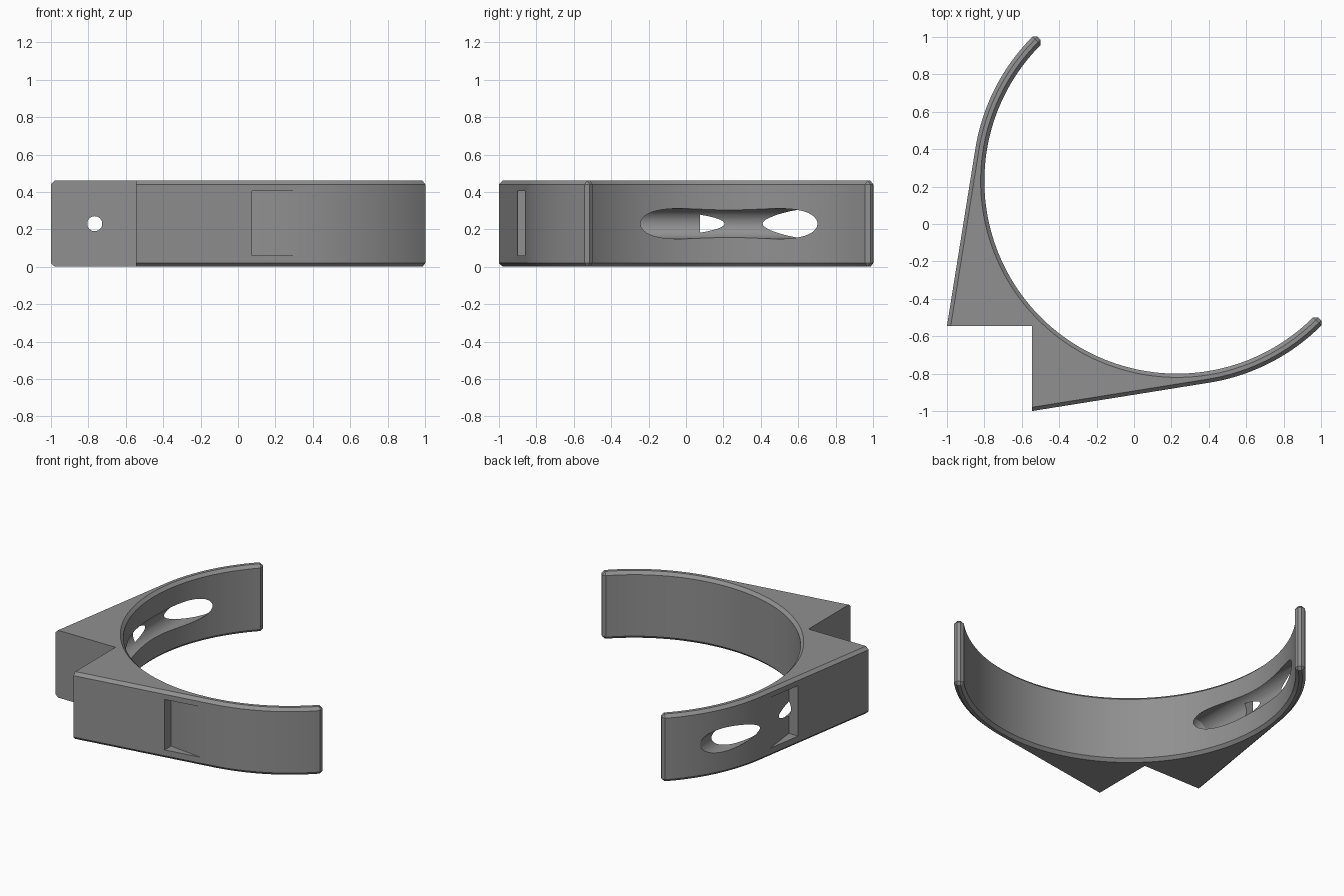
import bpy, bmesh, math
from mathutils import Vector, Matrix

if "Cube" in bpy.data.objects:
    bpy.data.objects.remove(bpy.data.objects["Cube"])

H = 0.46               # band height
C = 0.23               # circle centre on both axes
R_IN, R_OUT = 1.03, 1.092
NOTCH = -0.545
CHAMFER = 0.02
END = 134.0            # angle of the rear arm tip, the other is mirrored over x = y

grey = bpy.data.materials.new("mid_grey")
grey.diffuse_color = (0.28, 0.28, 0.28, 1)
grey.use_nodes = True
grey.node_tree.nodes["Principled BSDF"].inputs["Base Color"].default_value = grey.diffuse_color


def arc(r, a0, a1, n):
    return [(C + r * math.cos(math.radians(a0 + (a1 - a0) * i / n)),
             C + r * math.sin(math.radians(a0 + (a1 - a0) * i / n))) for i in range(n + 1)]


def swap(points):
    return [(y, x) for x, y in points]


def prism(bm, points, z0, z1):
    base = bm.faces.new([bm.verts.new((x, y, z0)) for x, y in points])
    top = bmesh.ops.extrude_face_region(bm, geom=[base])["geom"]
    bmesh.ops.translate(bm, verts=[v for v in top if isinstance(v, bmesh.types.BMVert)],
                        vec=(0, 0, z1 - z0))
    bmesh.ops.recalc_face_normals(bm, faces=bm.faces)


def make_object(name, bm):
    mesh = bpy.data.meshes.new(name)
    bm.to_mesh(mesh)
    bm.free()
    mesh.materials.append(grey)
    ob = bpy.data.objects.new(name, mesh)
    bpy.context.collection.objects.link(ob)
    return ob


# Band outline: inner arc, then the wedges tangent to the outer arc and the square notch
d = Vector((-1.0 - C, NOTCH - C))
tangent = math.degrees(math.atan2(d.y, d.x)) % 360 - math.degrees(math.acos(R_OUT / d.length))
outer = arc(R_OUT, END, tangent, 24)
outline = (outer + [(-1.0, NOTCH), (NOTCH, NOTCH), (NOTCH, -1.0)]
           + swap(outer)[::-1] + arc(R_IN, 450 - END, END, 110))

bm = bmesh.new()
prism(bm, outline, 0, H)

# Chamfer the rims and arm tips, leaving the notch edges sharp
tips = [outer[0], swap(outer)[0], arc(R_IN, END, END, 1)[0], swap(arc(R_IN, END, END, 1))[0]]


def is_chamfered(e):
    a, b = e.verts[0].co, e.verts[1].co
    if abs(a.z - b.z) > 0.1:
        return any((a.xy - Vector(t)).length < 1e-3 for t in tips)
    mid = (a + b) / 2
    on_notch = ((abs(a.x - NOTCH) < 1e-4 and abs(b.x - NOTCH) < 1e-4)
                or (abs(a.y - NOTCH) < 1e-4 and abs(b.y - NOTCH) < 1e-4))
    return not (on_notch and mid.x < -0.5 and mid.y < -0.5)


bmesh.ops.bevel(bm, geom=[e for e in bm.edges if is_chamfered(e)], offset=CHAMFER,
                offset_type='OFFSET', segments=1, affect='EDGES', clamp_overlap=False)
bmesh.ops.recalc_face_normals(bm, faces=bm.faces)
band = make_object("curved_bracket", bm)

cutters = []
# Tapered strap pockets on both outer walls
pocket = [(-0.862, 0.33), (-0.831, 0.075), (-0.97, 0.075), (-0.97, 0.33)]
for name, pts in (("left_pocket_cutter", pocket), ("front_pocket_cutter", swap(pocket))):
    bm = bmesh.new()
    prism(bm, pts, 0.06, 0.405)
    cutters.append(make_object(name, bm))

# Screw hole with countersink and wide driver bore, as one turned profile along y
bm = bmesh.new()
n = 48
rings = []
for y, r in ((-0.7, 0.04), (-0.37, 0.04), (-0.31, 0.081), (1.2, 0.081)):
    rings.append([bm.verts.new((-0.766 + r * math.cos(2 * math.pi * i / n), y,
                                0.23 + r * math.sin(2 * math.pi * i / n))) for i in range(n)])
for p, q in zip(rings, rings[1:]):
    for i in range(n):
        bm.faces.new((p[i], p[(i + 1) % n], q[(i + 1) % n], q[i]))
bm.faces.new(rings[0])
bm.faces.new(rings[-1])
bmesh.ops.recalc_face_normals(bm, faces=bm.faces)
cutters.append(make_object("screw_bore_cutter", bm))

# Cut everything out and shade the curves smooth
bpy.context.view_layer.objects.active = band
band.select_set(True)
for cutter in cutters:
    mod = band.modifiers.new(cutter.name, 'BOOLEAN')
    mod.operation = 'DIFFERENCE'
    mod.solver = 'EXACT'
    mod.object = cutter
    bpy.ops.object.modifier_apply(modifier=mod.name)
    bpy.data.objects.remove(cutter)
bpy.ops.object.shade_smooth_by_angle(angle=math.radians(30))
